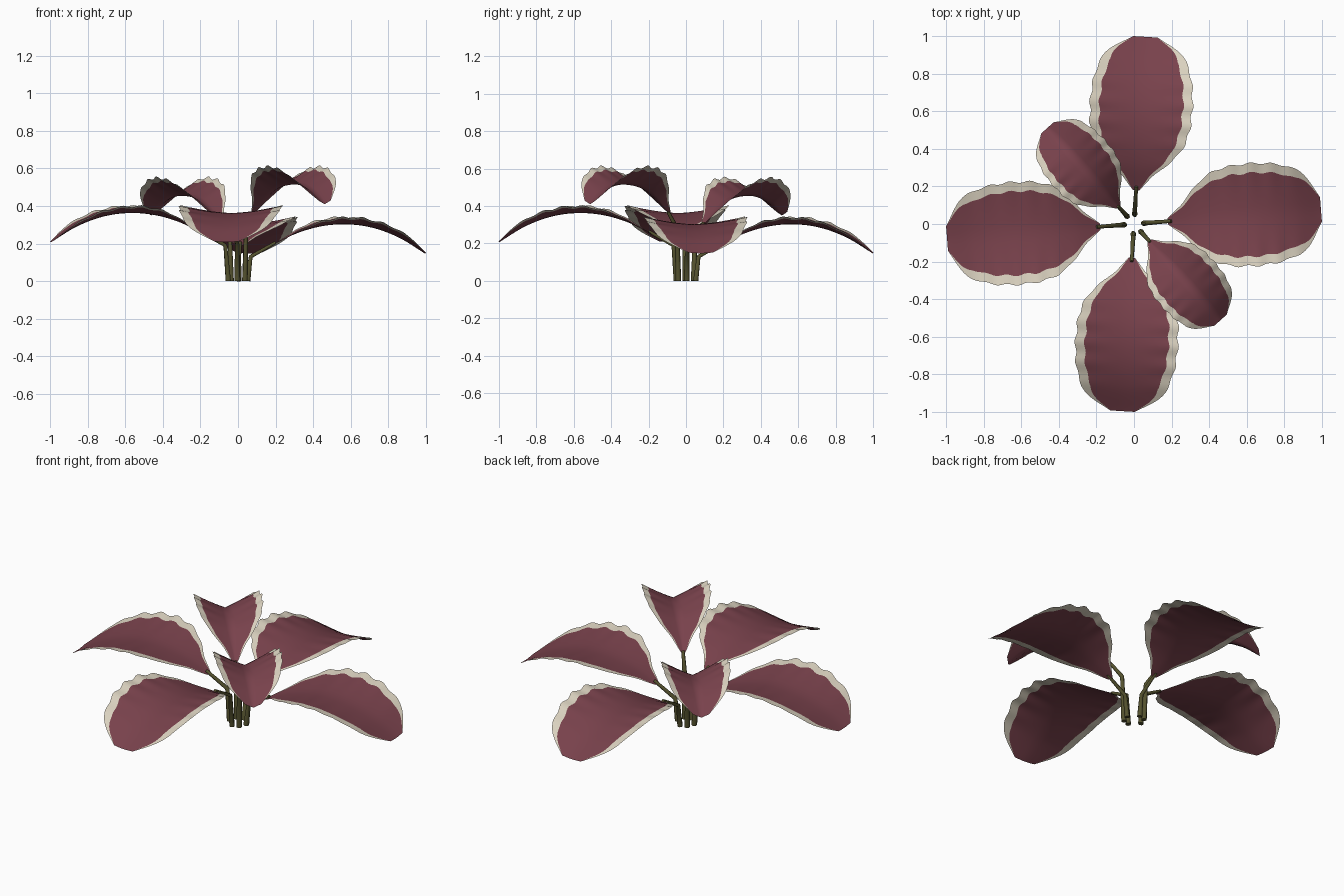
import bpy
import bmesh
import math
from mathutils import Matrix

cube = bpy.data.objects.get("Cube")
if cube:
    bpy.data.objects.remove(cube, do_unlink=True)


def material(name, rgb):
    mat = bpy.data.materials.new(name)
    mat.use_nodes = True
    mat.diffuse_color = (*rgb, 1)
    mat.node_tree.nodes["Principled BSDF"].inputs["Base Color"].default_value = (*rgb, 1)
    return mat


RED = material("wine red leaf", (0.19, 0.054, 0.072))
CREAM = material("cream margin", (0.70, 0.64, 0.52))
OLIVE = material("olive stem", (0.09, 0.085, 0.028))


def sample(values, t):
    """Smooth curve through evenly spaced values, t from 0 to 1."""
    last = len(values) - 1
    i = min(int(t * last), last - 1)
    f = t * last - i
    b, c = values[i], values[i + 1]
    a = values[i - 1] if i > 0 else 2 * b - c
    d = values[i + 2] if i + 2 <= last else 2 * c - b
    return b + f / 2 * (c - a + f * (2 * a - 5 * b + 4 * c - d + f * (3 * (b - c) + d - a)))


OUTLINE = (0.06, 0.32, 0.66, 0.88, 0.97, 1.0, 1.0, 0.97, 0.89, 0.73, 0.24)
BIG = dict(start=0.18, end=1.0, half=0.272, cup=0.037, bend=1.5, margin=0.05,
           spine=(0.19, 0.255, 0.293, 0.302, 0.282, 0.23, 0.147),
           stem=((0.052, 0), (0.068, 0.13), (0.2, 0.205)))
SMALL = dict(start=0.12, end=0.69, half=0.183, cup=0.095, bend=1.1, margin=0.035,
             spine=(0.30, 0.375, 0.43, 0.452, 0.45, 0.415, 0.35),
             stem=((0.055, 0), (0.065, 0.22), (0.13, 0.31)))
ROWS, COLS = 56, 5


def add_leaf(name, kind, angle, lift):
    """Cupped blade with a scalloped outline and a pale strip on each side."""
    bm = bmesh.new()
    grid = []
    for r in range(ROWS + 1):
        v = r / ROWS
        t = 1 - (1 - v) ** 1.3
        wave = math.sin(t * math.tau * 7.5) * math.sin(math.pi * t)
        x = kind["start"] + (kind["end"] - kind["start"]) * t
        z = sample(kind["spine"], t) + lift
        half = kind["half"] * (sample(OUTLINE, t) + 0.022 * wave)
        fade = min(1, t / 0.3, (1 - t) / 0.15)
        strip = min(kind["margin"] * max(fade, 0.04), half * 0.4)
        side = [(half - strip) * c / COLS for c in range(COLS + 1)] + [half]
        row = []
        for y in [-s for s in reversed(side[1:])] + side:
            u = abs(y) / kind["half"]
            rise = kind["cup"] * u ** kind["bend"] + 0.005 * wave * u * u
            row.append(bm.verts.new((x, y, z + rise)))
        grid.append(row)
    for low, high in zip(grid, grid[1:]):
        count = len(low) - 1
        for c in range(count):
            face = bm.faces.new((low[c], high[c], high[c + 1], low[c + 1]))
            face.material_index = int(c in (0, count - 1))
            face.smooth = True
    bmesh.ops.recalc_face_normals(bm, faces=bm.faces)
    if sum(f.normal.z for f in bm.faces) < 0:
        bmesh.ops.reverse_faces(bm, faces=bm.faces)
    bm.transform(Matrix.Rotation(math.radians(angle), 4, "Z"))
    mesh = bpy.data.meshes.new(name)
    bm.to_mesh(mesh)
    bm.free()
    mesh.materials.append(RED)
    mesh.materials.append(CREAM)
    bpy.context.collection.objects.link(bpy.data.objects.new(name, mesh))


def add_stem(name, kind, angle, lift):
    """Thin stalk that rises, then bends out to the blade."""
    curve = bpy.data.curves.new(name, "CURVE")
    curve.dimensions = "3D"
    curve.bevel_depth = 0.013
    curve.bevel_resolution = 1
    curve.use_fill_caps = True
    line = curve.splines.new("POLY")
    line.points.add(len(kind["stem"]) - 1)
    for i, (x, z) in enumerate(kind["stem"]):
        line.points[i].co = (x, 0, z + (lift if i else 0), 1)
        line.points[i].radius = 1.2 - 0.25 * i
    curve.materials.append(OLIVE)
    stem = bpy.data.objects.new(name, curve)
    stem.rotation_euler.z = math.radians(angle)
    bpy.context.collection.objects.link(stem)


# Four spreading outer leaves and two upright inner ones
PLANTS = (
    ("left", BIG, 4.5, 0), ("back", BIG, 86.5, 0),
    ("right", BIG, 184.5, 0.06), ("front", BIG, 266.5, 0.06),
    ("inner_back", SMALL, 132, 0), ("inner_front", SMALL, 312, 0.06),
)
for label, kind, angle, lift in PLANTS:
    add_leaf(label + "_leaf", kind, angle, lift)
    add_stem(label + "_stem", kind, angle, lift)
